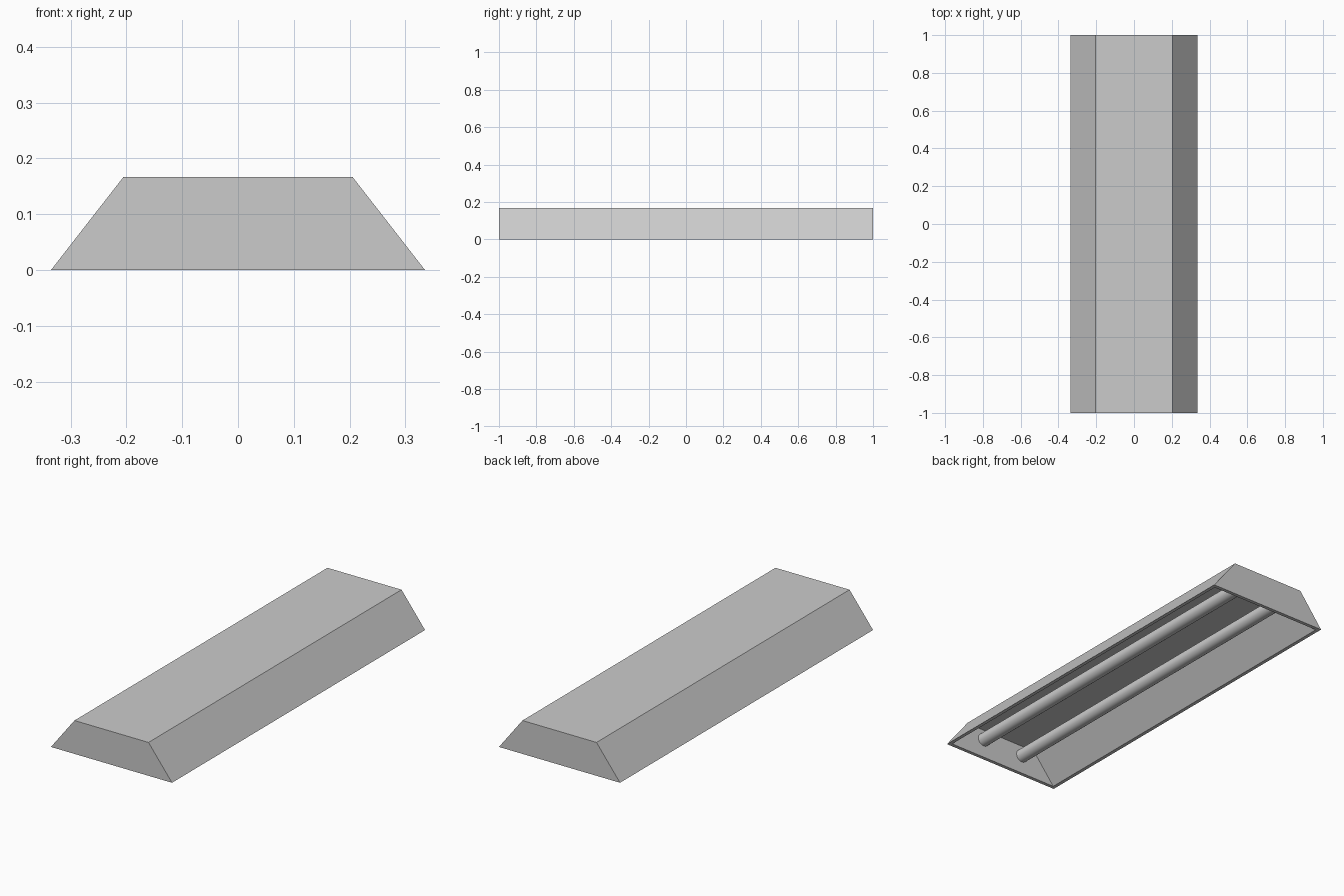
import bpy, bmesh, math

cube = bpy.data.objects.get("Cube")
if cube:
    bpy.data.objects.remove(cube, do_unlink=True)


def make_material(name, rgb):
    mat = bpy.data.materials.new(name)
    mat.use_nodes = True
    mat.diffuse_color = (*rgb, 1)
    mat.node_tree.nodes["Principled BSDF"].inputs["Base Color"].default_value = (*rgb, 1)
    return mat


grey = make_material("light grey", (0.6, 0.6, 0.6))

HEIGHT, WALL = 0.167, 0.018
BASE_X, TOP_X, END_Y = 0.335, 0.205, 1.0


# Trough housing: four rectangular rings joined from the roof, over the rim, to the ceiling
def ring(bm, x, y, z):
    return [bm.verts.new((sx * x, sy * y, z))
            for sx, sy in ((-1, -1), (1, -1), (1, 1), (-1, 1))]


bm = bmesh.new()
rings = [ring(bm, TOP_X, END_Y, HEIGHT),
         ring(bm, BASE_X, END_Y, 0),
         ring(bm, BASE_X - WALL, END_Y - WALL, 0),
         ring(bm, TOP_X - WALL / 2, END_Y - WALL, HEIGHT - WALL)]
for a, b in zip(rings, rings[1:]):
    for i in range(4):
        j = (i + 1) % 4
        bm.faces.new((a[i], b[i], b[j], a[j]))
bm.faces.new(rings[0])
bm.faces.new(rings[-1])
bmesh.ops.recalc_face_normals(bm, faces=bm.faces)
mesh = bpy.data.meshes.new("housing")
bm.to_mesh(mesh)
bm.free()
mesh.materials.append(grey)
housing = bpy.data.objects.new("housing", mesh)
bpy.context.collection.objects.link(housing)

# Two round tubes running between the end walls
for name, side in (("left_tube", 1), ("right_tube", -1)):
    bpy.ops.mesh.primitive_cylinder_add(
        vertices=32, radius=0.033, depth=2 * (END_Y - WALL),
        location=(side * 0.12, 0, 0.095), rotation=(math.pi / 2, 0, 0))
    tube = bpy.context.object
    tube.name = name
    tube.data.materials.append(grey)
    bpy.ops.object.shade_smooth_by_angle(angle=math.radians(40))
